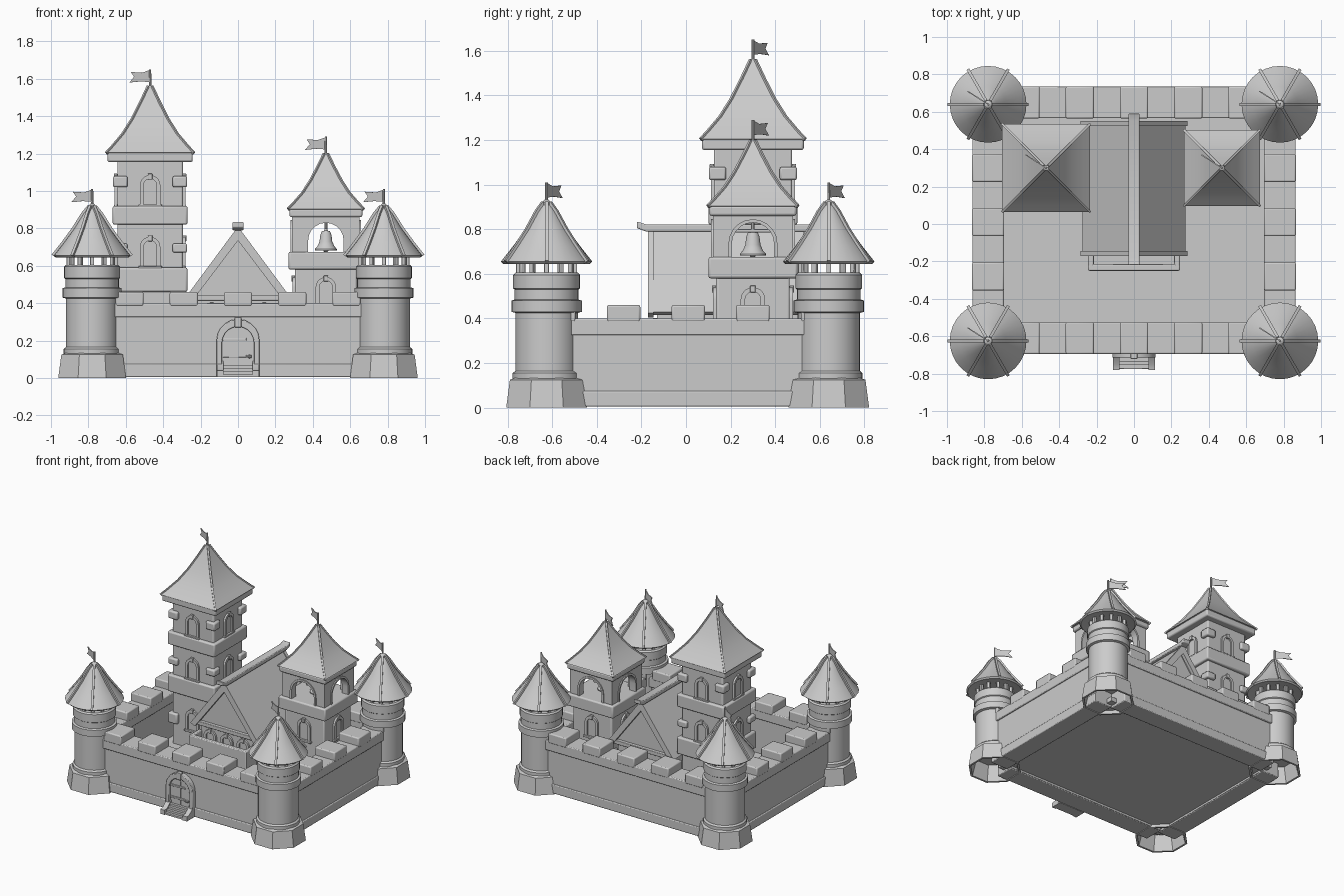
import bpy, bmesh, math
from mathutils import Matrix, Vector

old = bpy.data.objects.get("Cube")
if old:
    bpy.data.objects.remove(old)

stone = bpy.data.materials.new("stone_grey")
stone.use_nodes = True
GREY = (0.6, 0.6, 0.6, 1)
stone.diffuse_color = GREY
stone.node_tree.nodes["Principled BSDF"].inputs["Base Color"].default_value = GREY
parts = []


def finish(name, bm, bevel=0.0, place=None):
    if place:
        bm.transform(place)
    bmesh.ops.remove_doubles(bm, verts=bm.verts, dist=1e-5)
    bmesh.ops.recalc_face_normals(bm, faces=bm.faces)
    mesh = bpy.data.meshes.new(name)
    bm.to_mesh(mesh)
    bm.free()
    mesh.materials.append(stone)
    ob = bpy.data.objects.new(name, mesh)
    bpy.context.collection.objects.link(ob)
    if bevel:
        mod = ob.modifiers.new("Bevel", 'BEVEL')
        mod.width, mod.segments = bevel, 2
    parts.append(ob)


def box(name, x, y, z, bevel=0.006, place=None):
    """Box from (min, max) pairs."""
    bm = bmesh.new()
    bmesh.ops.create_cube(bm, size=1)
    for v in bm.verts:
        v.co = Vector([(a + b) / 2 + c * (b - a) for (a, b), c in zip((x, y, z), v.co)])
    finish(name, bm, bevel, place)


def lathe(name, profile, n, place, turn=0.0, bevel=0.0):
    """Revolve (radius, height) points into n sides."""
    bm = bmesh.new()
    rings = []
    for r, z in profile:
        rings.append([bm.verts.new((r * math.cos(turn + i * math.tau / n),
                                    r * math.sin(turn + i * math.tau / n), z)) for i in range(n)])
    for a, b in zip(rings, rings[1:]):
        for i in range(n):
            j = (i + 1) % n
            bm.faces.new((a[i], a[j], b[j], b[i]))
    finish(name, bm, bevel, place)


def square(name, profile, place, bevel=0.006):
    """Four-sided lathe measured by half width."""
    lathe(name, [(r * math.sqrt(2), z) for r, z in profile], 4, place, math.pi / 4, bevel)


def plate(name, points, y0, y1, place=None, bevel=0.0):
    """Extrude an (x, z) outline from y0 to y1."""
    bm = bmesh.new()
    face = bm.faces.new([bm.verts.new((x, y0, z)) for x, z in points])
    out = bmesh.ops.extrude_face_region(bm, geom=[face])
    moved = [g for g in out["geom"] if isinstance(g, bmesh.types.BMVert)]
    bmesh.ops.translate(bm, verts=moved, vec=(0, y1 - y0, 0))
    finish(name, bm, bevel, place)


def arch(w, z0, top, n=10):
    arc = [(-w * math.cos(i * math.pi / n), top - w + w * math.sin(i * math.pi / n)) for i in range(n + 1)]
    return [(-w, z0)] + arc + [(w, z0)]


def at(x, y, z=0.0, angle=0.0):
    return Matrix.Translation((x, y, z)) @ Matrix.Rotation(angle, 4, 'Z')


def arch_window(name, place, w, z0, top, face, t=0.02):
    """Arched frame with sill, keystone and recessed panel, facing local -y."""
    plate(name + "_frame", arch(w, z0, top) + arch(w - t, z0, top - t)[::-1], -face - 0.014, -face + 0.01, place)
    plate(name + "_panel", arch(w - t, z0, top - t), -face - 0.003, -face + 0.01, place)
    box(name + "_sill", (-w - 0.008, w + 0.008), (-face - 0.018, -face), (z0 - 0.012, z0 + 0.004), 0.003, place)
    box(name + "_keystone", (-0.012, 0.012), (-face - 0.019, -face), (top - t - 0.004, top + 0.008), 0.003, place)


def flag(name, x, y, apex):
    lathe(name + "_pole", [(0, apex - 0.03), (0.007, apex - 0.03), (0.006, apex + 0.09), (0, apex + 0.09)], 8, at(x, y))
    cloth = [(0, 0.087), (0.05, 0.072), (0.12, 0.076), (0.10, 0.05), (0.13, 0.02), (0.06, 0.026), (0, 0.022)]
    plate(name + "_cloth", cloth, -0.003, 0.003, at(x, y, apex, math.atan2(0.07, -0.11)))


# Courtyard floor
box("courtyard_floor", (-0.75, 0.75), (-0.62, 0.64), (0.025, 0.06), 0)

# Curtain walls with plinth, ledge and merlons
FRONT, BACK, SIDE, T = -0.69, 0.73, 0.86, 0.16
walls = {"front": (0, FRONT + T / 2, 0, 0.7), "back": (0, BACK - T / 2, math.pi, 0.7),
         "left": (SIDE - T / 2, 0.01, math.pi / 2, 0.58), "right": (T / 2 - SIDE, 0.01, -math.pi / 2, 0.58)}
for side, (x, y, angle, half) in walls.items():
    m, h = at(x, y, 0, angle), T / 2
    box(side + "_wall", (-half, half), (-h + 0.008, h - 0.008), (0.01, 0.36), 0, m)
    box(side + "_wall_plinth", (-half, half), (-h, h - 0.01), (0.005, 0.075), 0.006, m)
    box(side + "_wall_walk", (-half, half), (-h - 0.004, h + 0.004), (0.325, 0.40), 0.006, m)
    for i in range(-2, 3):
        box(side + "_merlon", (i * 0.29 - 0.075, i * 0.29 + 0.075), (-h - 0.006, h + 0.006), (0.385, 0.46), 0.008, m)

# Round corner towers
shaft = [(0, 0.12), (0.152, 0.12), (0.152, 0.155), (0.14, 0.165), (0.14, 0.425), (0.158, 0.43), (0.158, 0.48),
         (0.143, 0.485), (0.143, 0.53), (0.15, 0.535), (0.15, 0.595), (0.14, 0.605), (0, 0.605)]
cone = [(0.205, 0.655), (0.15, 0.725), (0.095, 0.8), (0.045, 0.88), (0.012, 0.92)]
for x in (-0.78, 0.78):
    for y in (-0.625, 0.64):
        m = at(x, y)
        lathe("tower_base", [(0.15, 0.12), (0.18, 0.0), (0.196, 0.0), (0.178, 0.125), (0.15, 0.135)], 8, m, math.pi / 8)
        lathe("tower_shaft", shaft, 32, m)
        for i in range(12):
            box("tower_post", (0.115, 0.137), (-0.011, 0.011), (0.595, 0.685), 0.003, at(x, y, 0, i * math.tau / 12))
        lathe("tower_roof", [(0, 0.675), (0.195, 0.645)] + cone + [(0, 0.93)], 32, m)
        ribs = [(r + 0.012, z + 0.004) for r, z in cone] + [(max(r - 0.01, 0), z - 0.01) for r, z in cone[::-1]]
        for i in range(6):
            plate("tower_roof_rib", ribs, -0.008, 0.008, at(x, y, 0, i * math.tau / 6))
        lathe("tower_finial", [(0, 0.90), (0.022, 0.905), (0.022, 0.92), (0, 0.94)], 12, m)
        flag("tower_flag", x, y, 0.92)


def swept_roof(name, x, y, w, z0, apex):
    h = apex - z0
    curve = [(w - 0.02, z0 - 0.008), (w, z0), (0.86 * w, 0.1 * h + z0), (0.63 * w, 0.28 * h + z0),
             (0.42 * w, 0.5 * h + z0), (0.22 * w, 0.76 * h + z0), (0.05 * w, apex), (0, apex)]
    square(name, [(0, z0 - 0.008)] + curve, at(x, y), 0)
    hips = [(r * math.sqrt(2) + 0.003, z + 0.003) for r, z in curve[1:-1]]
    for i in range(4):
        plate(name + "_hip", hips + [(r - 0.012, z - 0.012) for r, z in hips[::-1]],
              -0.006, 0.006, at(x, y, 0, math.pi / 4 + i * math.pi / 2))
    flag(name + "_flag", x, y, apex)


def band(name, x, y, w, z0, z1):
    square(name, [(0, z0), (w, z0), (w, z1), (0, z1)], at(x, y), 0.01)


# Tall square keep
KX, KY = -0.47, 0.30
band("keep_body", KX, KY, 0.175, 0.03, 1.17)
for z0, z1 in ((0.46, 0.59), (0.82, 0.92)):
    band("keep_band", KX, KY, 0.2, z0, z1)
band("keep_cornice", KX, KY, 0.228, 1.155, 1.21)
for i in range(4):
    m = at(KX, KY, 0, i * math.pi / 2)
    for z0, z1 in ((0.22, 0.30), (0.67, 0.72), (1.02, 1.08)):
        box("keep_quoin", (0.12, 0.198), (0.12, 0.198), (z0, z1), 0.01, m)
    for z0 in (0.20, 0.595, 0.925):
        arch_window("keep_window", m, 0.055, z0, z0 + 0.16, 0.175)
swept_roof("keep_roof", KX, KY, 0.235, 1.205, 1.56)

# Bell tower with open arches
BX, BY = 0.47, 0.30
band("belfry_body", BX, BY, 0.165, 0.03, 0.60)
band("belfry_band", BX, BY, 0.2, 0.58, 0.675)
band("belfry_ceiling", BX, BY, 0.175, 0.835, 0.87)
band("belfry_cornice", BX, BY, 0.195, 0.86, 0.905)
opening = arch(0.095, 0.67, 0.83)
for i in range(4):
    m = at(BX, BY, 0, i * math.pi / 2)
    plate("belfry_arch_wall", opening + [(0.18, 0.67), (0.18, 0.865), (-0.18, 0.865), (-0.18, 0.67)], -0.18, -0.135, m)
    plate("belfry_arch_trim", arch(0.11, 0.67, 0.845) + opening[::-1], -0.188, -0.175, m)
    box("belfry_quoin", (0.11, 0.185), (0.11, 0.185), (0.24, 0.32), 0.01, m)
    arch_window("belfry_window", m, 0.055, 0.38, 0.54, 0.165)
lathe("bell", [(0, 0.79), (0.022, 0.785), (0.03, 0.765), (0.034, 0.73), (0.045, 0.705), (0.058, 0.69),
               (0.058, 0.683), (0.045, 0.69), (0, 0.75)], 24, at(BX, BY))
lathe("bell_clapper", [(0, 0.74), (0.005, 0.74), (0.005, 0.69), (0.014, 0.68), (0, 0.665)], 10, at(BX, BY))
box("bell_yoke", (BX - 0.008, BX + 0.008), (BY - 0.14, BY + 0.14), (0.785, 0.80), 0.003)
lathe("bell_hanger", [(0.008, 0.78), (0.008, 0.85)], 8, at(BX, BY))
swept_roof("belfry_roof", BX, BY, 0.203, 0.905, 1.20)

# Great hall
Y0, Y1 = -0.17, 0.55
plate("hall_walls", [(-0.22, 0.03), (-0.22, 0.47), (0, 0.76), (0.22, 0.47), (0.22, 0.03)], Y0 + 0.04, Y1 - 0.04)
for s in (-1, 1):
    slope = [(0, 0.80), (s * 0.275, 0.43), (s * 0.25, 0.415), (0, 0.755)]
    plate("hall_roof", slope, Y0 + 0.01, Y1 - 0.01)
    trim = [(0, 0.81), (s * 0.285, 0.425), (s * 0.25, 0.405), (0, 0.735)]
    for y in (Y0, Y1 - 0.025):
        plate("gable_trim", trim, y, y + 0.025)
for y in (Y0 + 0.015, Y1 - 0.045):
    box("gable_beam", (-0.25, 0.25), (y, y + 0.03), (0.415, 0.445), 0.004)
ridge = [(-0.22, 0.835), (-0.18, 0.822), (0.55, 0.822), (0.59, 0.835), (0.59, 0.805), (0.55, 0.79), (-0.18, 0.79), (-0.22, 0.805)]
plate("hall_ridge", ridge, -0.03, 0.03, at(0, 0, 0, math.pi / 2), 0.005)

# Hall windows and front terrace
for x in (-0.14, 0, 0.14):
    arch_window("hall_front_window", at(x, Y0 + 0.04), 0.052, 0.26, 0.395, 0)
    arch_window("hall_back_window", at(x, Y1 - 0.04, 0, math.pi), 0.052, 0.2, 0.36, 0)
box("terrace", (-0.235, 0.235), (-0.235, -0.12), (0.03, 0.25), 0)
box("terrace_parapet", (-0.245, 0.245), (-0.25, -0.215), (0.03, 0.37))
for s in (-0.23, 0.23):
    box("terrace_side", (s - 0.015, s + 0.015), (-0.24, -0.12), (0.03, 0.37))

# Gate with planks, hinges and ring
gate = at(0, FRONT)
plate("gate_frame", arch(0.115, 0.01, 0.315) + arch(0.085, 0.01, 0.275)[::-1], -0.025, 0.02, gate, 0.004)
plate("gate_door", arch(0.085, 0.03, 0.275), -0.006, 0.02, gate)
for x in (-0.045, 0, 0.045):
    box("gate_plank_strip", (x - 0.003, x + 0.003), (-0.01, 0), (0.07, 0.25), 0, gate)
for z in (0.11, 0.2):
    box("gate_hinge", (-0.08, 0.045), (-0.014, 0), (z, z + 0.014), 0.002, gate)
lathe("gate_knob", [(0, -0.01), (0.011, -0.006), (0.011, 0.006), (0, 0.01)], 10, at(0.062, FRONT - 0.014, 0.115))
box("gate_keystone", (-0.018, 0.018), (-0.032, 0), (0.27, 0.325), 0.004, gate)

# Gate steps between low rails
for i in range(4):
    box("gate_step", (-0.08, 0.08), (-0.085 + i * 0.02, 0), (0.005, 0.02 + i * 0.016), 0.002, gate)
for s in (-0.095, 0.095):
    m = at(s, FRONT, 0, math.pi / 2)
    plate("gate_rail", [(-0.09, 0.005), (-0.09, 0.04), (-0.06, 0.045), (0, 0.095), (0, 0.005)], -0.018, 0.018, m)

# Smooth the curves, keep the edges
bpy.ops.object.select_all(action='DESELECT')
for ob in parts:
    ob.select_set(True)
bpy.context.view_layer.objects.active = parts[0]
bpy.ops.object.shade_smooth_by_angle(angle=math.radians(35))
